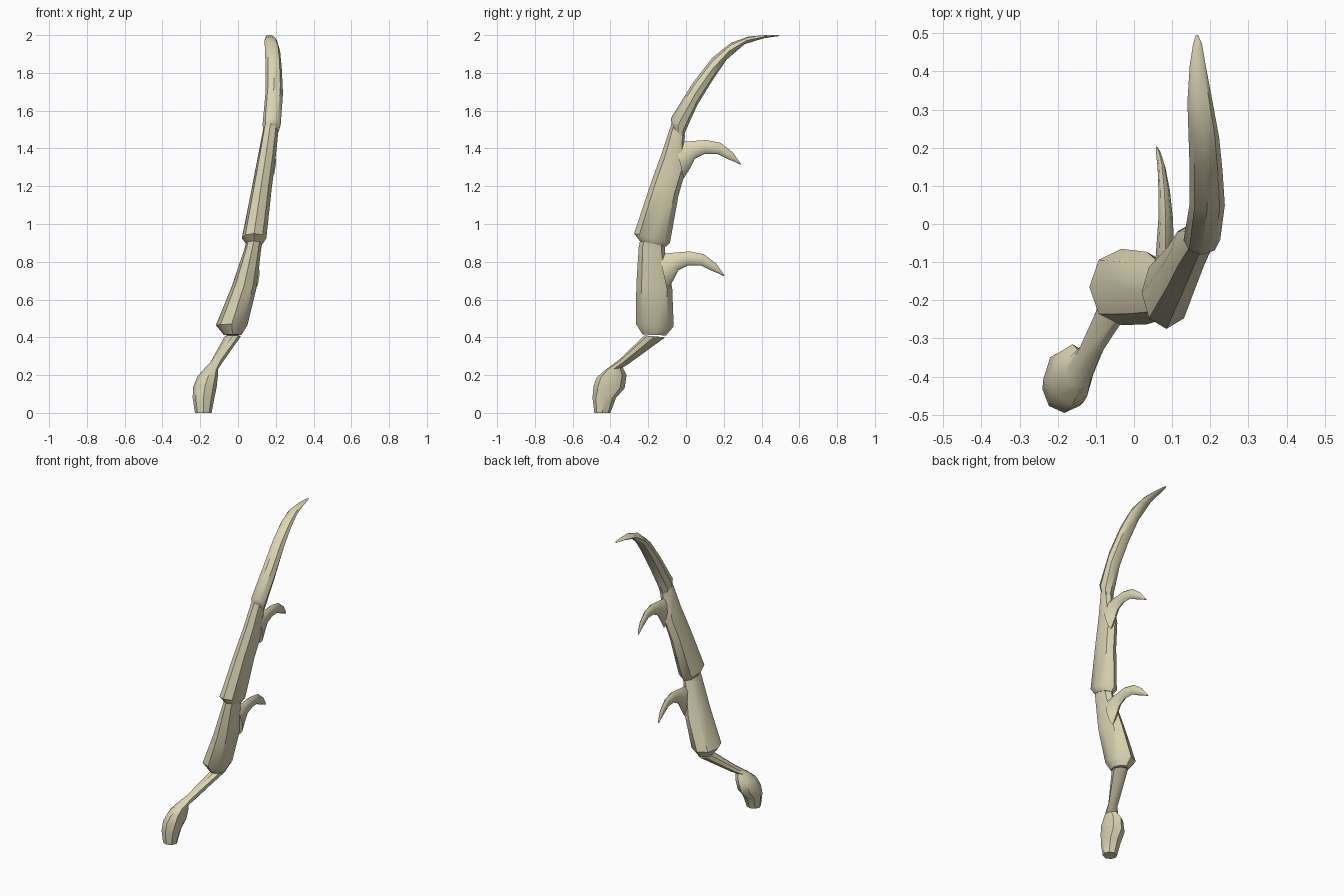
import bpy, math
from mathutils import Vector

SIDES = 8


def limb(name, rings, shift=(0, 0, 0)):
    """Loft of elliptical rings: (back y, back z, inner y, inner z, x left, x right)."""
    verts, faces = [], []
    off = Vector(shift)
    for y0, z0, y1, z1, x0, x1 in rings:
        mid = Vector(((x0 + x1) / 2, (y0 + y1) / 2, (z0 + z1) / 2)) + off
        u = Vector((0, (y0 - y1) / 2, (z0 - z1) / 2))
        v = Vector(((x1 - x0) / 2, 0, 0))
        for i in range(SIDES):
            a = 2 * math.pi * i / SIDES
            verts.append(mid + u * math.cos(a) + v * math.sin(a))
    for r in range(len(rings) - 1):
        for i in range(SIDES):
            j = (i + 1) % SIDES
            a, b = r * SIDES, (r + 1) * SIDES
            faces.append((a + i, a + j, b + j, b + i))
    last = (len(rings) - 1) * SIDES
    faces.append(tuple(reversed(range(SIDES))))
    faces.append(tuple(range(last, last + SIDES)))
    mesh = bpy.data.meshes.new(name)
    mesh.from_pydata(verts, [], faces)
    mesh.update()
    ob = bpy.data.objects.new(name, mesh)
    bpy.context.collection.objects.link(ob)
    ob.data.materials.append(bone)
    bpy.ops.object.select_all(action='DESELECT')
    ob.select_set(True)
    bpy.context.view_layer.objects.active = ob
    bpy.ops.object.shade_smooth_by_angle(angle=math.radians(40))
    return ob


bone = bpy.data.materials.new("shell")
bone.diffuse_color = (0.72, 0.67, 0.46, 1)

# Bulbous root with thin neck
limb("root_joint", [
    (-.485, 0, -.40, 0, -.228, -.14),
    (-.495, .08, -.37, .08, -.24, -.125),
    (-.49, .14, -.325, .13, -.238, -.113),
    (-.475, .185, -.315, .20, -.215, -.107),
    (-.43, .225, -.335, .24, -.18, -.105),
    (-.35, .285, -.31, .255, -.145, -.08),
    (-.22, .41, -.11, .40, -.07, .015)])

# Lower segment
limb("lower_segment", [
    (-.23, .415, -.105, .41, -.075, .018),
    (-.265, .47, -.065, .458, -.117, .05),
    (-.263, .68, -.073, .66, -.033, .10),
    (-.25, .88, -.11, .85, .033, .122),
    (-.24, .93, -.11, .89, .045, .13)])

# Middle segment with collar
limb("middle_segment", [
    (-.245, .91, -.105, .88, .042, .13),
    (-.275, .95, -.085, .90, .02, .15),
    (-.185, 1.22, -.04, 1.15, .072, .178),
    (-.13, 1.37, .0, 1.29, .10, .197),
    (-.08, 1.52, -.01, 1.43, .128, .212),
    (-.07, 1.55, -.005, 1.47, .135, .215)])

# Curved end claw
limb("end_claw", [
    (-.075, 1.52, -.012, 1.455, .135, .215),
    (-.08, 1.56, -.003, 1.49, .13, .226),
    (.038, 1.75, .06, 1.63, .145, .238),
    (.14, 1.88, .14, 1.76, .146, .232),
    (.24, 1.96, .215, 1.87, .143, .223),
    (.33, 1.992, .31, 1.952, .14, .206),
    (.42, 2.0, .41, 1.983, .146, .188),
    (.475, 2.0, .47, 1.992, .155, .178),
    (.495, 1.999, .495, 1.995, .162, .168)])

# Two matching hooked spines
spine = [
    (-.14, .83, -.10, .65, .05, .115),
    (-.10, .845, -.065, .705, .057, .107),
    (-.04, .85, -.04, .755, .06, .104),
    (.02, .855, .01, .78, .064, .102),
    (.095, .84, .08, .78, .064, .094),
    (.16, .79, .13, .755, .062, .083),
    (.192, .745, .175, .737, .058, .071),
    (.204, .726, .198, .725, .057, .061)]
limb("lower_spine", spine)
limb("upper_spine", spine, (.087, .087, .59))
